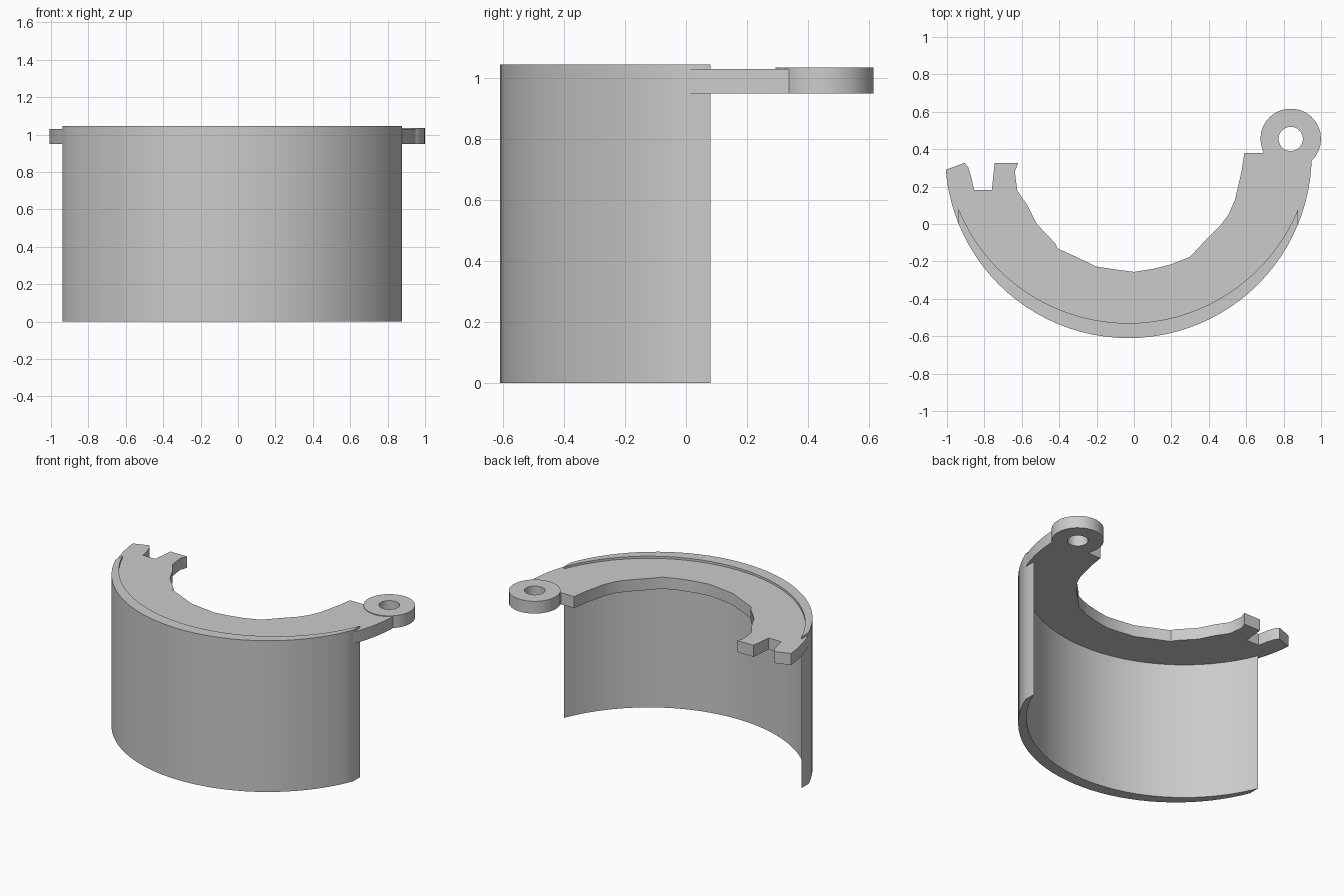
import bpy, bmesh
from math import cos, sin, radians, atan2, tau

if "Cube" in bpy.data.objects:
    bpy.data.objects.remove(bpy.data.objects["Cube"])

CX, CY, R = -0.03, 0.37, 0.98   # main arc shared by wall and flange


def arc(cx, cy, r, a0, a1, n):
    return [(cx + r * cos(a0 + (a1 - a0) * i / n),
             cy + r * sin(a0 + (a1 - a0) * i / n)) for i in range(n + 1)]


def prism(name, pts, z0, z1, faces=None):
    """Extrude a flat outline (or a set of flat faces) from z0 to z1."""
    bm = bmesh.new()
    vs = [bm.verts.new((x, y, z0)) for x, y in pts]
    fs = [bm.faces.new([vs[i] for i in f]) for f in (faces or [range(len(pts))])]
    ext = bmesh.ops.extrude_face_region(bm, geom=fs, use_keep_orig=True)
    for v in ext["geom"]:
        if isinstance(v, bmesh.types.BMVert):
            v.co.z = z1
    bmesh.ops.recalc_face_normals(bm, faces=bm.faces)
    bmesh.ops.triangulate(bm, faces=[f for f in bm.faces if len(f.verts) > 4])
    mesh = bpy.data.meshes.new(name)
    bm.to_mesh(mesh)
    bm.free()
    ob = bpy.data.objects.new(name, mesh)
    bpy.context.collection.objects.link(ob)
    bpy.ops.object.select_all(action='DESELECT')
    ob.select_set(True)
    bpy.context.view_layer.objects.active = ob
    bpy.ops.object.shade_smooth_by_angle(angle=radians(30))
    return ob


# crescent wall: the same arc twice, the inner one shifted back
a = atan2(-0.37, 0.91)
N = 36
outer = arc(CX, CY, R, radians(-180) - a, a, N)
inner = arc(CX, CY + 0.08, R, radians(-180) - a, a, N)
prism("shell_wall", outer + inner, 0.0, 1.045,
      [(i, i + 1, N + 2 + i, N + 1 + i) for i in range(N)])

# flange plate: outer edge (tucked inside the wall), hinge end, inner edge, notch
tucked = arc(CX, CY, R - 0.035, radians(-157), radians(-23), 32)
left_edge = arc(CX, CY, R, radians(-175.3), radians(-158), 5)
right_edge = arc(CX, CY, R, radians(-22), radians(0), 6)
hinge_end = [(0.835, 0.345), (0.72, 0.42), (0.69, 0.38), (0.59, 0.38)]
inner_edge = [(0.575, 0.28), (0.54, 0.13), (0.505, 0.05), (0.46, -0.01),
              (0.37, -0.10), (0.30, -0.175), (0.20, -0.215), (0.10, -0.24),
              (0.0, -0.256), (-0.10, -0.243), (-0.20, -0.228), (-0.30, -0.18),
              (-0.41, -0.13), (-0.42, -0.105), (-0.52, 0.0), (-0.57, 0.10),
              (-0.625, 0.18), (-0.637, 0.28), (-0.62, 0.327)]
notch = [(-0.745, 0.327), (-0.76, 0.183), (-0.855, 0.183), (-0.87, 0.25),
         (-0.885, 0.30), (-0.905, 0.327)]
prism("top_flange", left_edge + tucked + right_edge + hinge_end + inner_edge + notch,
      0.95, 1.03)

# hinge eye
M = 30
eye = arc(0.838, 0.455, 0.162, 0, tau, M)[:-1] + arc(0.838, 0.455, 0.065, 0, tau, M)[:-1]
prism("hinge_eye", eye, 0.95, 1.035,
      [(i, (i + 1) % M, M + (i + 1) % M, M + i) for i in range(M)])
